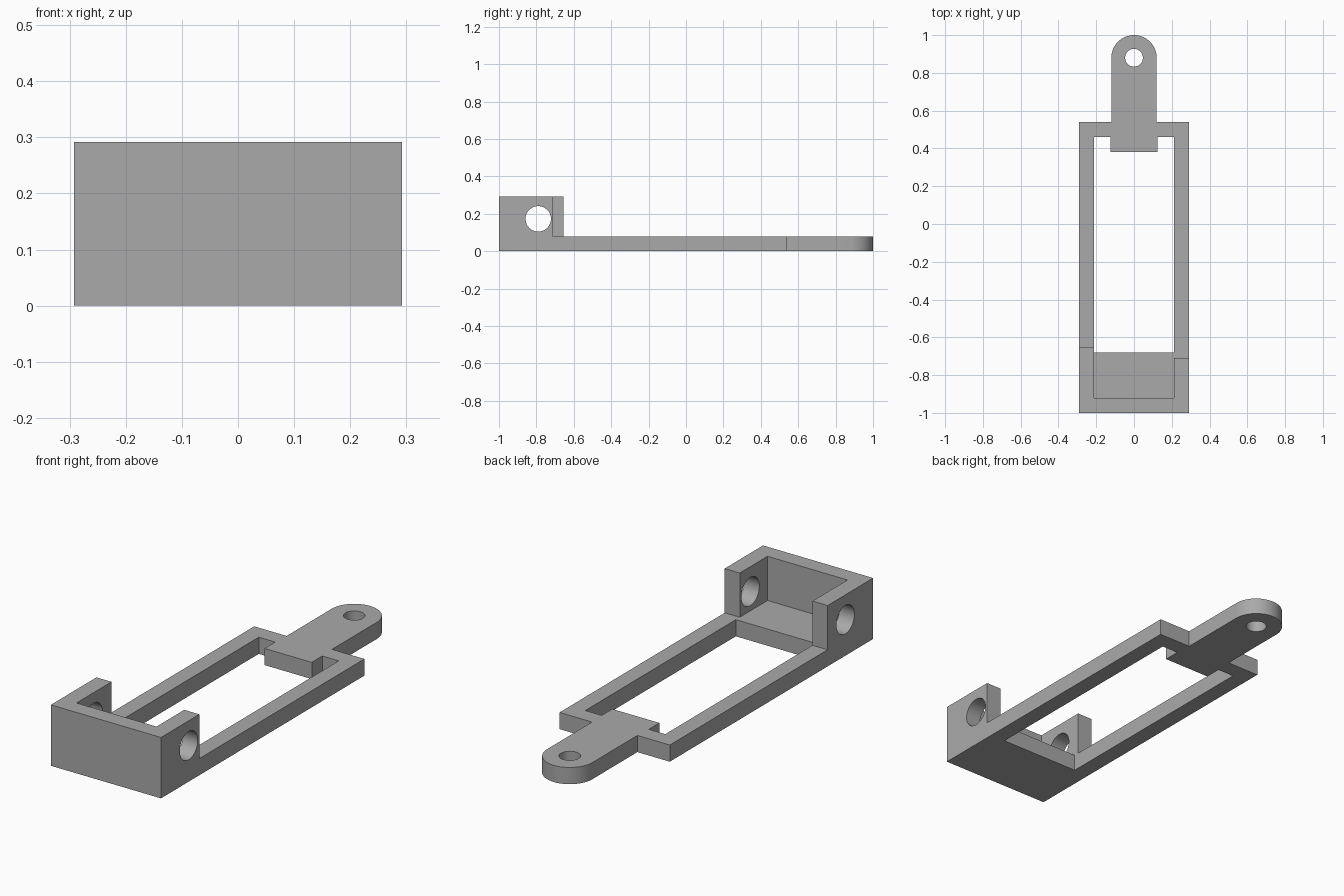
import bpy
import bmesh
from math import sin, cos, pi, radians

cube = bpy.data.objects.get("Cube")
if cube:
    bpy.data.objects.remove(cube, do_unlink=True)

grey = bpy.data.materials.new("plain grey")
grey.use_nodes = True
COLOUR = (0.4, 0.4, 0.4, 1)
grey.diffuse_color = COLOUR
grey.node_tree.nodes["Principled BSDF"].inputs["Base Color"].default_value = COLOUR

# Main dimensions
HALF, INNER = 0.292, 0.212      # outer and inner half widths
THICK, TOP = 0.08, 0.292        # plate thickness and housing height
TAB, EYE_Y = 0.12, 0.88         # tongue half width and its eye centre


def prism(name, outline, z0, z1):
    """Extrude a plan outline between two heights."""
    bm = bmesh.new()
    face = bm.faces.new([bm.verts.new((x, y, z0)) for x, y in outline])
    new = bmesh.ops.extrude_face_region(bm, geom=[face])["geom"]
    verts = [g for g in new if isinstance(g, bmesh.types.BMVert)]
    bmesh.ops.translate(bm, verts=verts, vec=(0, 0, z1 - z0))
    bmesh.ops.recalc_face_normals(bm, faces=bm.faces)
    mesh = bpy.data.meshes.new(name)
    bm.to_mesh(mesh)
    bm.free()
    mesh.materials.append(grey)
    obj = bpy.data.objects.new(name, mesh)
    bpy.context.collection.objects.link(obj)
    return obj


def circle(y, r, n=48):
    return [(r * cos(2 * pi * i / n), y + r * sin(2 * pi * i / n)) for i in range(n)]


def combine(target, tool, operation):
    """Apply an exact boolean and discard the helper."""
    tool.hide_render = True
    mod = target.modifiers.new("combine", "BOOLEAN")
    mod.object, mod.operation, mod.solver = tool, operation, "EXACT"
    bpy.context.view_layer.objects.active = target
    bpy.ops.object.modifier_apply(modifier=mod.name)
    bpy.data.objects.remove(tool, do_unlink=True)


# Base plate with a round-ended tongue
arc = [(TAB * cos(pi * i / 32), EYE_Y + TAB * sin(pi * i / 32)) for i in range(33)]
bracket = prism("mounting_bracket",
                [(-HALF, -1), (HALF, -1), (HALF, 0.54), (TAB, 0.54)] + arc
                + [(-TAB, 0.54), (-HALF, 0.54)], 0, THICK)

# Long opening, notched around the inner tab
tab = 0.125
window = prism("window_cutter",
               [(-INNER, -0.68), (INNER, -0.68), (INNER, 0.46), (tab, 0.46),
                (tab, 0.38), (-tab, 0.38), (-tab, 0.46), (-INNER, 0.46)], -0.1, 0.2)
combine(bracket, window, "DIFFERENCE")
combine(bracket, prism("eye_cutter", circle(EYE_Y, 0.047), -0.1, 0.2), "DIFFERENCE")

# U-shaped housing wall with one longer arm
housing = prism("housing_wall",
                [(-HALF, -1), (HALF, -1), (HALF, -0.71), (INNER, -0.71),
                 (INNER, -0.92), (-INNER, -0.92), (-INNER, -0.655), (-HALF, -0.655)],
                THICK, TOP)

# Cross bore through both arms
bore = prism("bore_cutter", circle(0, 0.068), -0.5, 0.5)
bore.rotation_euler = (0, radians(90), 0)
bore.location = (0, -0.79, 0.173)
bpy.context.view_layer.update()
combine(housing, bore, "DIFFERENCE")
combine(bracket, housing, "UNION")

# Merge flush faces and smooth only the curved walls
bm = bmesh.new()
bm.from_mesh(bracket.data)
bmesh.ops.remove_doubles(bm, verts=bm.verts, dist=0.0001)
bmesh.ops.dissolve_limit(bm, angle_limit=radians(0.5), verts=bm.verts, edges=bm.edges)
bm.to_mesh(bracket.data)
bm.free()
bpy.ops.object.select_all(action="DESELECT")
bracket.select_set(True)
bpy.context.view_layer.objects.active = bracket
bpy.ops.object.shade_smooth_by_angle(angle=radians(30))
